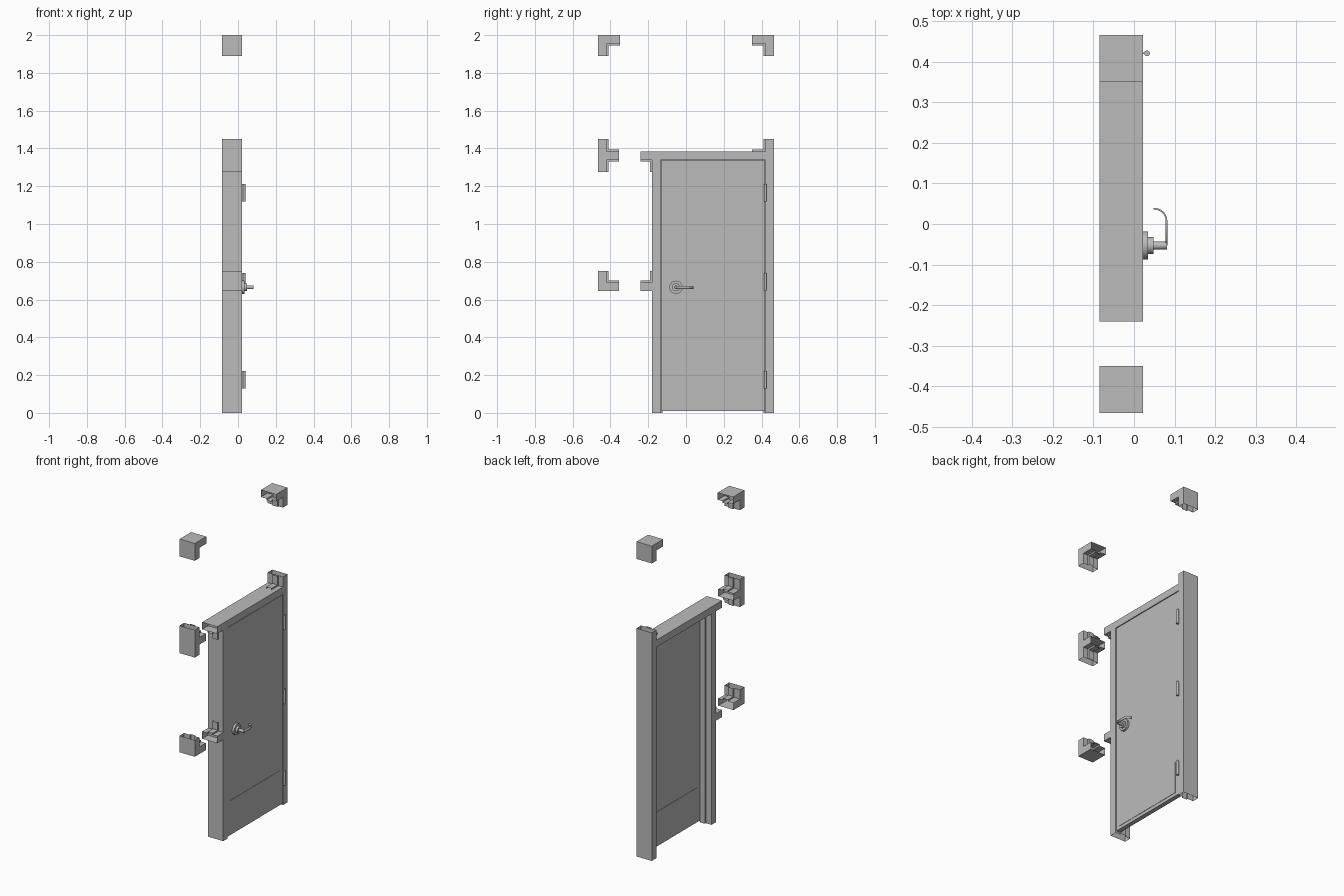
import bpy, bmesh, math
from mathutils import Vector, Matrix

if "Cube" in bpy.data.objects:
    bpy.data.objects.remove(bpy.data.objects["Cube"], do_unlink=True)

grey = bpy.data.materials.new("plain_grey")
grey.use_nodes = True
grey.diffuse_color = (0.5, 0.5, 0.5, 1)
grey.node_tree.nodes["Principled BSDF"].inputs["Base Color"].default_value = (0.5, 0.5, 0.5, 1)

BACK, FRONT = -0.085, 0.022      # frame depth along x
S0, S1 = -0.045, -0.01           # stop depth along x
FACE, STOP = 0.045, 0.01         # face width and stop height

# Cross-sections as (offset to the right of the path, x)
FRAME = [(0, BACK), (0, FRONT), (FACE, FRONT), (FACE, S1), (FACE + STOP, S1),
         (FACE + STOP, S0), (FACE, S0), (FACE, BACK)]
BAR = [(0, BACK), (0, FRONT), (FACE, FRONT), (FACE, BACK)]
RIB = [(0, S1), (STOP, S1), (STOP, S0), (0, S0)]


def finish(name, bm):
    bmesh.ops.recalc_face_normals(bm, faces=bm.faces)
    mesh = bpy.data.meshes.new(name)
    bm.to_mesh(mesh)
    bm.free()
    mesh.materials.append(grey)
    obj = bpy.data.objects.new(name, mesh)
    bpy.context.collection.objects.link(obj)
    return obj


def sweep(name, profile, *path):
    """Mitred open-ended section along a path of (y, z) points."""
    pts = [Vector(p) for p in path]
    normals = []
    for a, b in zip(pts, pts[1:]):
        d = (b - a).normalized()
        normals.append(Vector((d.y, -d.x)))
    bm = bmesh.new()
    rings = []
    for i, p in enumerate(pts):
        n1, n2 = normals[max(i - 1, 0)], normals[min(i, len(normals) - 1)]
        n = (n1 + n2) / (1 + n1.dot(n2))
        rings.append([bm.verts.new((x, *(p + n * u))) for u, x in profile])
    count = len(profile)
    for r, s in zip(rings, rings[1:]):
        for k in range(count):
            m = (k + 1) % count
            bm.faces.new((r[k], r[m], s[m], s[k]))
    return finish(name, bm)


def box(name, lo, hi):
    lo, hi = Vector(lo), Vector(hi)
    bm = bmesh.new()
    bmesh.ops.create_cube(bm, size=1)
    bmesh.ops.scale(bm, vec=hi - lo, verts=bm.verts)
    bmesh.ops.translate(bm, vec=(lo + hi) / 2, verts=bm.verts)
    return finish(name, bm)


def cylinder(name, centre, radius, length, along_x=False, sides=24):
    bm = bmesh.new()
    turn = Matrix.Rotation(math.pi / 2, 4, 'Y') if along_x else Matrix()
    bmesh.ops.create_cone(bm, cap_ends=True, segments=sides, radius1=radius, radius2=radius,
                          depth=length, matrix=Matrix.Translation(centre) @ turn)
    obj = finish(name, bm)
    smooth(obj)
    return obj


def smooth(obj):
    bpy.ops.object.select_all(action='DESELECT')
    obj.select_set(True)
    bpy.context.view_layer.objects.active = obj
    bpy.ops.object.shade_smooth_by_angle()


# Outer edges of the door frame
L, R, TOP = -0.18, 0.465, 1.385
RAIL = TOP - FACE
SILL = 0.645
RI = R - FACE

# Door frame with its header stub, sidelight stub and upper jamb extension
sweep("door_frame", FRAME, (L, 0), (L, TOP), (R, TOP), (R, 0))
sweep("jamb_extension", BAR, (R, 1.45), (R, TOP))
sweep("jamb_extension_stop", RIB, (RI, 1.45), (RI, TOP), (0.35, TOP))
sweep("header_stub", BAR, (-0.24, TOP), (L, TOP))
sweep("header_stub_stop", RIB, (-0.24, RAIL), (L, RAIL), (L, 1.275))
sweep("sill_stub", BAR, (L, SILL), (-0.24, SILL))
sweep("sill_stub_stop", RIB, (L, 0.75), (L, SILL + FACE), (-0.24, SILL + FACE))

# Separate corner pieces
sweep("upper_front_corner", FRAME, (-R, 1.89), (-R, 2), (-0.35, 2))
sweep("upper_back_corner", FRAME, (0.35, 2), (R, 2), (R, 1.89))
sweep("sill_corner", FRAME, (-0.355, SILL), (-R, SILL), (-R, 0.75))

# Separate tee piece
sweep("tee_post", BAR, (-R, 1.275), (-R, 1.45))
sweep("tee_arm", BAR, (-RI, TOP), (-0.355, TOP))
sweep("tee_upper_stop", RIB, (-0.355, TOP), (-RI, TOP), (-RI, 1.45))
sweep("tee_lower_stop", RIB, (-RI, 1.275), (-RI, RAIL), (-0.355, RAIL))

# Door leaf and kick plates
D0, D1 = -0.008, 0.02
box("door_leaf", (D0, L + FACE + 0.003, 0.01), (D1, RI - 0.003, RAIL - 0.004))
for side, x in (("outer", D1), ("inner", D0 - 0.002)):
    box(side + "_kick_plate", (x, -0.105, 0.03), (x + 0.002, 0.39, 0.23))

# Hinges
for i, z in enumerate((0.175, 0.695, 1.165)):
    cylinder(f"hinge_knuckle_{i + 1}", (0.032, RI, z), 0.007, 0.092, sides=16)
    box(f"hinge_leaf_{i + 1}", (D0, RI - 0.002, z - 0.046), (0.032, RI + 0.002, z + 0.046))

# Lever handle
HY, HZ = -0.053, 0.665
for name, radius, x0, x1 in (("handle_rose", 0.035, D1, 0.034),
                             ("handle_collar", 0.021, 0.034, 0.048),
                             ("handle_spindle", 0.01, 0.048, 0.081)):
    cylinder(name, ((x0 + x1) / 2, HY, HZ), radius, x1 - x0, along_x=True)

bm = bmesh.new()
path = [(0.08, HY)]
for k in range(9):
    a = math.radians(90 * k / 8)
    path.append((0.048 + 0.032 * math.cos(a), 0.008 + 0.03 * math.sin(a)))
rows = [[bm.verts.new((x, y, HZ + h)) for h in (-0.008, 0.008)] for x, y in path]
for a, b in zip(rows, rows[1:]):
    bm.faces.new((a[0], b[0], b[1], a[1]))
lever = finish("handle_lever", bm)
smooth(lever)
thick = lever.modifiers.new("thickness", 'SOLIDIFY')
thick.thickness = 0.004
thick.offset = 0
